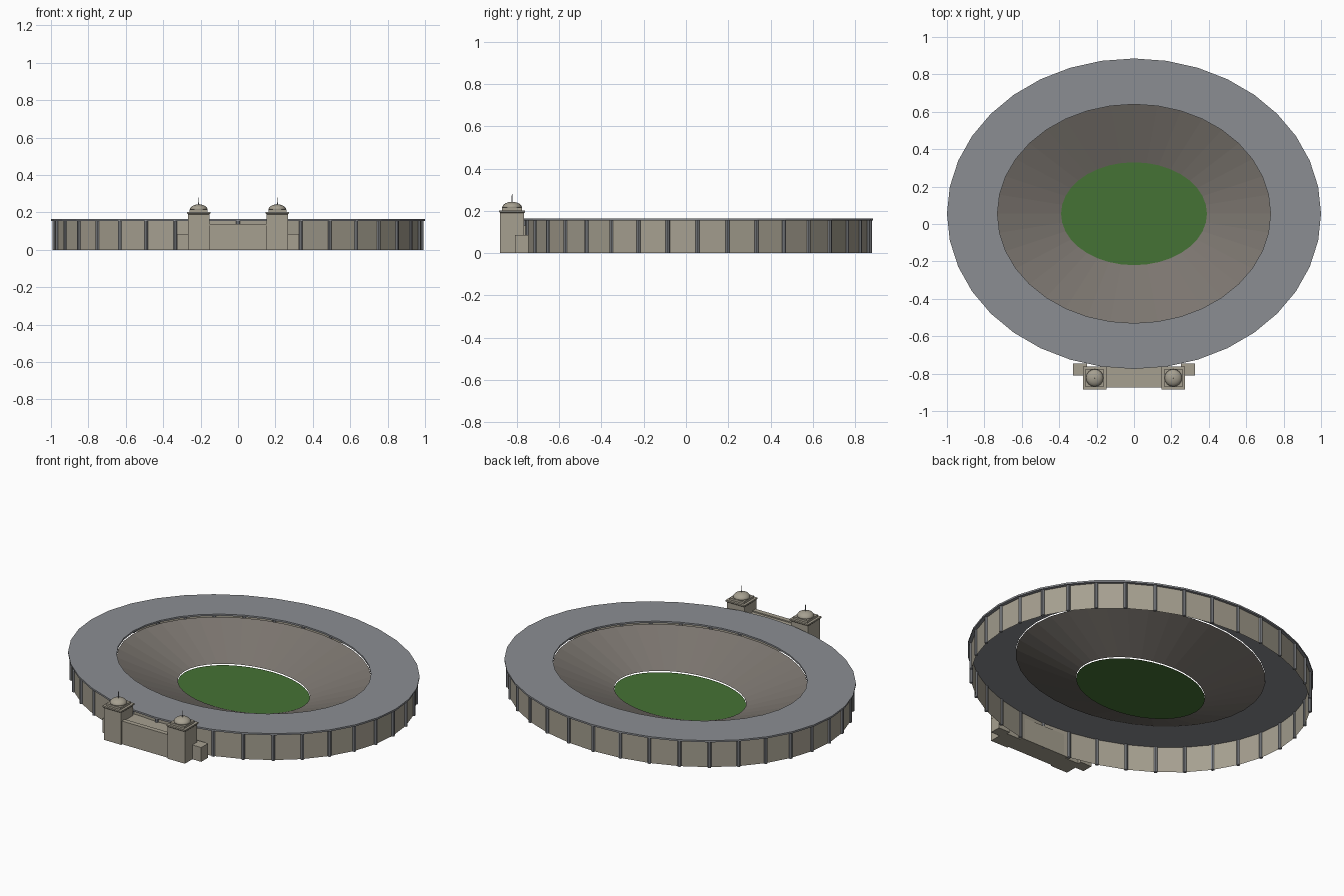
import bpy, math
from math import sin, cos, pi

if "Cube" in bpy.data.objects:
    bpy.data.objects.remove(bpy.data.objects["Cube"])

CY = 0.055   # centre of the oval in y
N = 36       # sides of the oval


def material(name, rgb):
    m = bpy.data.materials.new(name)
    m.diffuse_color = (*rgb, 1)
    m.use_nodes = True
    m.node_tree.nodes["Principled BSDF"].inputs["Base Color"].default_value = m.diffuse_color
    return m


STONE = material("stone", (0.38, 0.35, 0.28))
STEEL = material("steel", (0.26, 0.27, 0.29))
SEATS = material("seating", (0.20, 0.18, 0.16))
GRASS = material("grass", (0.06, 0.17, 0.035))


def add_mesh(name, verts, faces, mat):
    me = bpy.data.meshes.new(name)
    me.from_pydata(verts, [], faces)
    me.materials.append(mat)
    me.update()
    ob = bpy.data.objects.new(name, me)
    bpy.context.collection.objects.link(ob)
    return ob


def oval(rx, ry, z):
    return [(rx * cos(2 * pi * i / N), CY + ry * sin(2 * pi * i / N), z) for i in range(N)]


def oval_loft(name, rings, mat, closed=False):
    """Skin between oval rings given as (rx, ry, z)."""
    verts = [v for r in rings for v in oval(*r)]
    k = len(rings)
    faces = []
    for j in range(k if closed else k - 1):
        a, b = j * N, ((j + 1) % k) * N
        for i in range(N):
            n = (i + 1) % N
            faces.append((a + i, a + n, b + n, b + i))
    return add_mesh(name, verts, faces, mat)


def lathe(name, x, y, profile, sides, mat, twist=0.0):
    """Capped turned shape from (radius, z) points."""
    verts = [(x + r * cos(2 * pi * i / sides + twist), y + r * sin(2 * pi * i / sides + twist), z)
             for r, z in profile for i in range(sides)]
    faces = [tuple(reversed(range(sides)))]
    for j in range(len(profile) - 1):
        for i in range(sides):
            n = (i + 1) % sides
            a, b = j * sides, (j + 1) * sides
            faces.append((a + i, a + n, b + n, b + i))
    faces.append(tuple(range(len(verts) - sides, len(verts))))
    return add_mesh(name, verts, faces, mat)


def box(name, x0, x1, y0, y1, z0, z1, mat):
    verts = [(x, y, z) for z in (z0, z1) for x, y in ((x0, y0), (x1, y0), (x1, y1), (x0, y1))]
    faces = [(3, 2, 1, 0), (4, 5, 6, 7), (0, 1, 5, 4), (1, 2, 6, 5), (2, 3, 7, 6), (3, 0, 4, 7)]
    return add_mesh(name, verts, faces, mat)


# Oval stadium: pitch, seating bowl, outer wall, flat ring roof
add_mesh("pitch", oval(0.39, 0.275, 0.01), [tuple(range(N))], GRASS)
oval_loft("seating_bowl", [(0.39, 0.275, 0.018), (0.73, 0.585, 0.148)], SEATS)
oval_loft("outer_wall", [(0.98, 0.815, 0.0), (0.98, 0.815, 0.155)], STONE)
oval_loft("ring_roof", [(1.0, 0.83, 0.155), (1.0, 0.83, 0.165),
                        (0.73, 0.585, 0.165), (0.73, 0.585, 0.155)], STEEL, closed=True)

# Columns along the wall
for i, (x, y, _) in enumerate(oval(0.981, 0.816, 0)):
    lathe(f"wall_column_{i}", x, y, [(0.01, 0), (0.01, 0.156)], 8, STEEL)

# Entrance block between the towers
box("entrance_block", -0.16, 0.16, -0.87, -0.75, 0, 0.132, STONE)
box("entrance_cornice", -0.16, 0.16, -0.873, -0.845, 0.13, 0.139, STONE)

# Twin towers with square caps, domes, finials and low side blocks
S = math.sqrt(2)
for side, sx in (("left", -1), ("right", 1)):
    x, y = 0.21 * sx, -0.823
    square = [(0.057, 0), (0.057, 0.19), (0.062, 0.195), (0.062, 0.203),
              (0.048, 0.203), (0.048, 0.215)]
    lathe(f"{side}_tower", x, y, [(r * S, z) for r, z in square], 4, STONE, pi / 4)
    dome = [(0.047 * cos(a * pi / 12), 0.215 + 0.028 * sin(a * pi / 12)) for a in range(6)]
    d = lathe(f"{side}_dome", x, y, dome + [(0.004, 0.243)], 16, STONE)
    d.data.shade_smooth()
    lathe(f"{side}_finial", x, y, [(0.003, 0.24), (0.0015, 0.28)], 6, STEEL)
    xs = sorted((0.25 * sx, 0.325 * sx))
    box(f"{side}_side_block", *xs, -0.81, -0.745, 0, 0.085, STONE)
